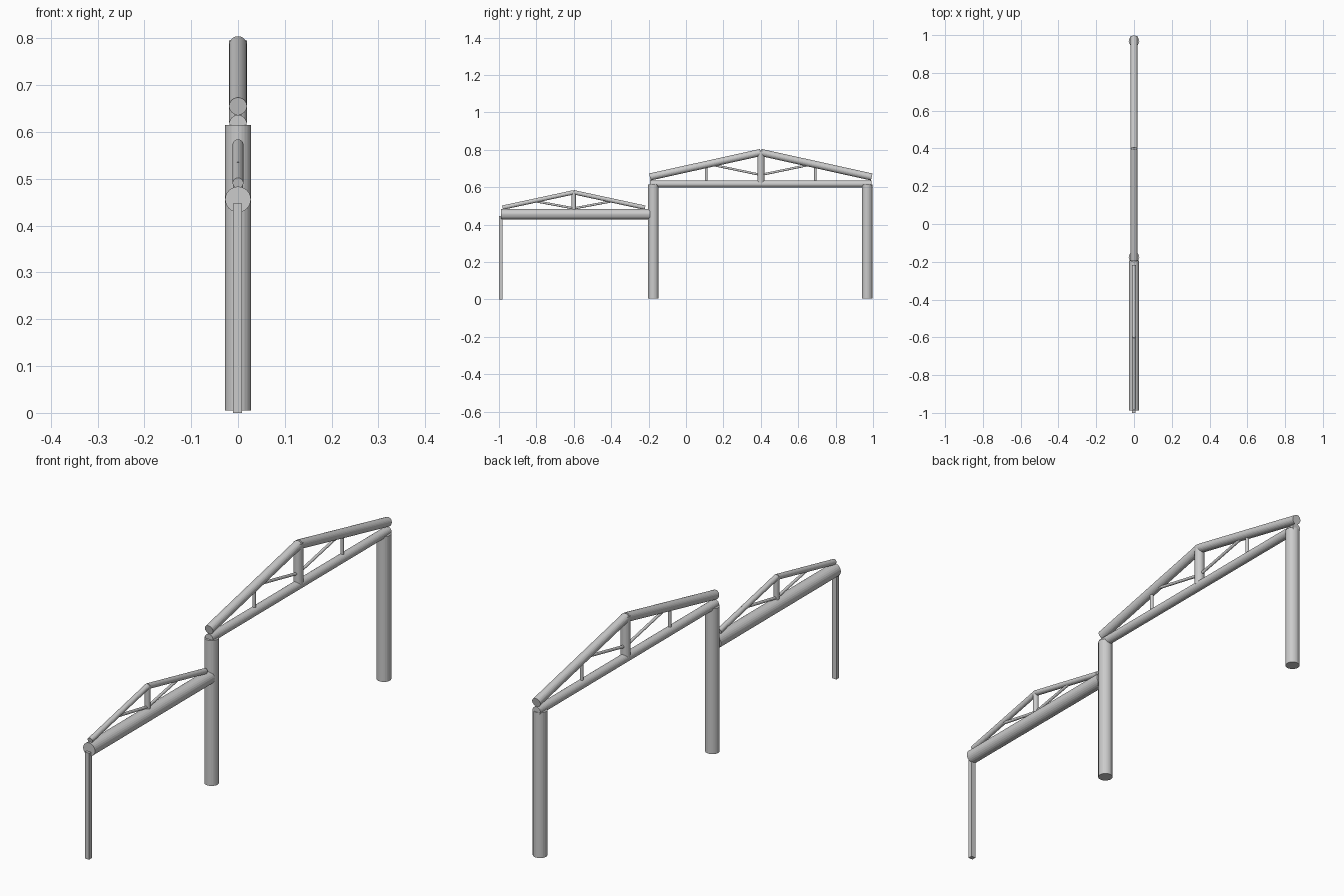
import bpy
from mathutils import Vector

if "Cube" in bpy.data.objects:
    bpy.data.objects.remove(bpy.data.objects["Cube"])


def rod(name, a, b, r, sides=24):
    """Round bar between two (y, z) points in the x = 0 plane."""
    p, q = Vector((0, *a)), Vector((0, *b))
    d = q - p
    bpy.ops.mesh.primitive_cylinder_add(vertices=sides, radius=r, depth=d.length,
                                        location=(p + q) / 2)
    ob = bpy.context.object
    ob.name = name
    ob.rotation_mode = 'QUATERNION'
    ob.rotation_quaternion = Vector((0, 0, 1)).rotation_difference(d.normalized())
    return ob


def truss(name, mid, half, eave, ridge, chord_r, king, king_r, web_r, foot, head):
    """Rafters, king post and mirrored diagonal struts about y = mid."""
    rod(name + "_king_post", (mid, king[0]), (mid, king[1]), king_r)
    for side, s in (("front", -1), ("back", 1)):
        rod(f"{name}_rafter_{side}", (mid + s * half, eave), (mid, ridge), chord_r)
        rod(f"{name}_strut_{side}", (mid + s * foot[0], foot[1]),
            (mid + s * head[0], head[1]), web_r, 12)


# main columns
for label, y in (("middle", -0.175), ("back", 0.968)):
    rod("column_" + label, (y, 0.005), (y, 0.615), 0.028)

# slim square post
bpy.ops.mesh.primitive_cube_add(size=1, location=(-0.001, -0.991, 0.2235))
post = bpy.context.object
post.name = "slim_post"
post.scale = (0.02, 0.018, 0.447)

# large truss
rod("large_tie_beam", (-0.193, 0.618), (0.992, 0.618), 0.0185)
truss("large", 0.4, 0.593, 0.655, 0.786, 0.019, (0.62, 0.795), 0.019, 0.006,
      (0.0, 0.666), (0.27, 0.722))
for side, s in (("front", -1), ("back", 1)):
    y = 0.4 + s * 0.292
    rod("large_hanger_" + side, (y, 0.62), (y, 0.715), 0.007, 12)

# small truss
rod("small_tie_beam", (-0.988, 0.456), (-0.193, 0.456), 0.0275)
truss("small", -0.6, 0.381, 0.491, 0.573, 0.0115, (0.46, 0.577), 0.011, 0.006,
      (0.0, 0.487), (0.23, 0.53))
